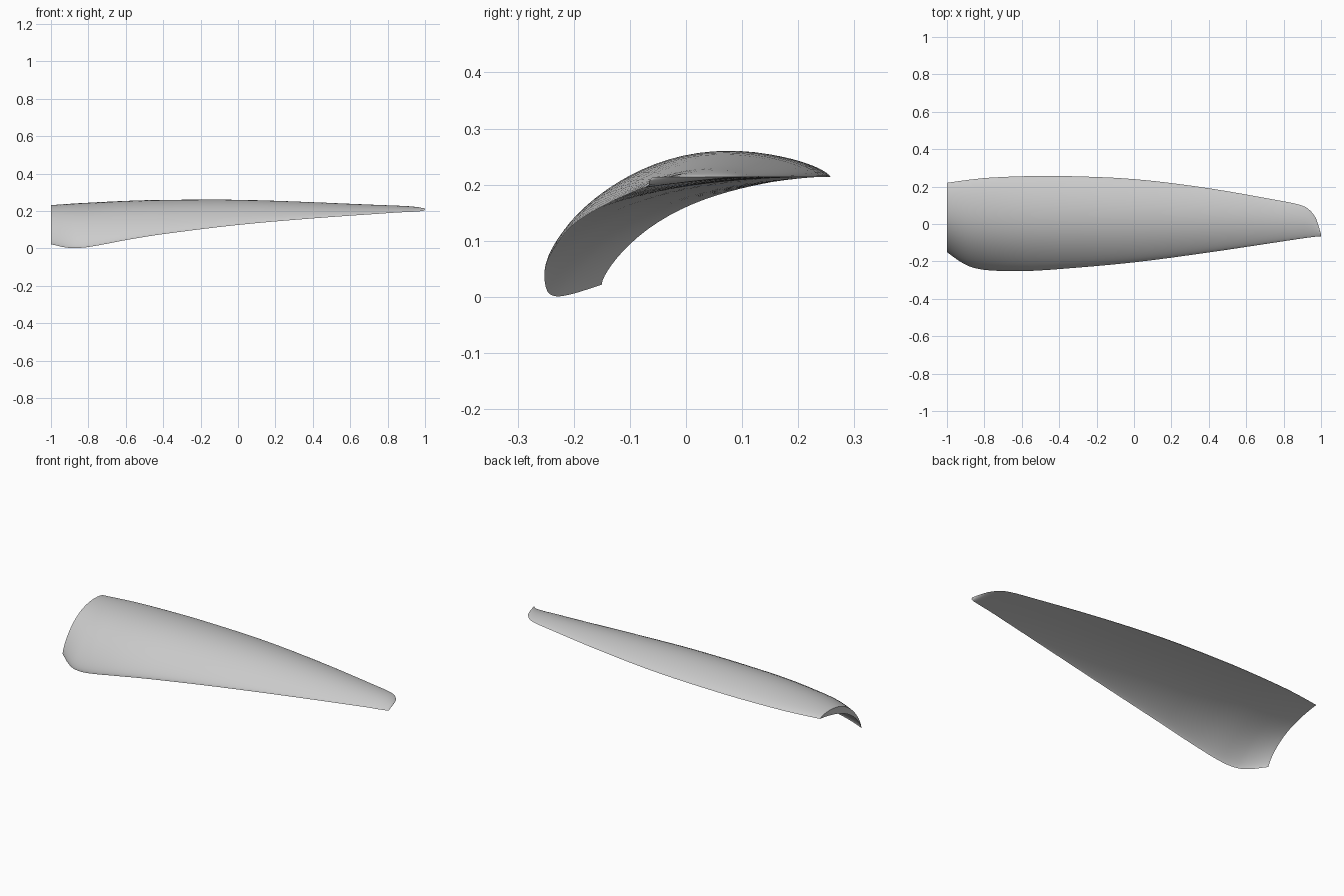
import bpy
import bmesh
import math

if "Cube" in bpy.data.objects:
    bpy.data.objects.remove(bpy.data.objects["Cube"], do_unlink=True)

# Span stations: x, leading edge y, leading edge z, trailing edge y
STATIONS = [
    (-1, -.15, .022, .22), (-.93, -.2, .006, .23), (-.87, -.23, .001, .238),
    (-.78, -.247, .01, .247), (-.6, -.252, .044, .255), (-.4, -.241, .076, .257),
    (0, -.205, .125, .24), (.4, -.152, .16, .191), (.8, -.092, .188, .121),
    (.88, -.08, .193, .104), (.93, -.073, .195, .082), (.97, -.068, .198, .035),
    (.99, -.066, .2, -.02), (1, -.066, .205, -.058),
]
STEPS = 4        # subdivisions between stations
CHORD = 28       # subdivisions along the chord
TRAILING_Z = .214


def make_material(name, color):
    mat = bpy.data.materials.new(name)
    mat.use_nodes = True
    mat.diffuse_color = color
    mat.node_tree.nodes["Principled BSDF"].inputs["Base Color"].default_value = color
    return mat


def smooth_stations(rows, steps):
    """Cubic Hermite interpolation along the span, with slopes by x."""
    def slope(i, k):
        a, b = rows[max(i - 1, 0)], rows[min(i + 1, len(rows) - 1)]
        return (b[k] - a[k]) / (b[0] - a[0])

    result = []
    for i in range(len(rows) - 1):
        p, q = rows[i], rows[i + 1]
        h = q[0] - p[0]
        for s in range(steps):
            u = s / steps
            row = [p[0] + u * h]
            for k in range(1, len(p)):
                row.append((1 + 2 * u) * (1 - u) ** 2 * p[k]
                           + u * (1 - u) ** 2 * h * slope(i, k)
                           + u * u * (3 - 2 * u) * q[k]
                           + u * u * (u - 1) * h * slope(i + 1, k))
            result.append(row)
    result.append(list(rows[-1]))
    return result


def section(x, lead_y, lead_z, trail_y):
    """Closed cambered section: upper side forward to back, lower side back."""
    dy, dz = trail_y - lead_y, TRAILING_Z - lead_z
    span = (x + 1) / 2
    upper = .215 - .04 * span - .07 * span ** 3
    lower = .13 - .13 * span

    def point(t, rise):
        return (x, lead_y + t * dy - rise * dz, lead_z + t * dz + rise * dy)

    # Cosine spacing packs points at the two rounded edges
    ts = [(1 - math.cos(math.pi * i / CHORD)) / 2 for i in range(CHORD + 1)]
    top = [point(t, upper * max(math.sin(math.pi * t), 0) ** .7) for t in ts]
    under = [point(t, lower * max(math.sin(math.pi * t ** .8), 0) ** .9)
             for t in ts[1:-1]]
    return top + under[::-1]


# Blade: sections lofted along the span, closed at root and tip
bm = bmesh.new()
rings = [[bm.verts.new(co) for co in section(*row)]
         for row in smooth_stations(STATIONS, STEPS)]
for a, b in zip(rings, rings[1:]):
    n = len(a)
    for i in range(n):
        j = (i + 1) % n
        bm.faces.new((a[i], a[j], b[j], b[i]))
bm.faces.new(rings[0])
bm.faces.new(rings[-1])
bmesh.ops.recalc_face_normals(bm, faces=bm.faces)
mesh = bpy.data.meshes.new("blade")
bm.to_mesh(mesh)
bm.free()
mesh.materials.append(make_material("light_grey", (.6, .6, .6, 1)))

blade = bpy.data.objects.new("blade", mesh)
bpy.context.collection.objects.link(blade)
bpy.ops.object.select_all(action="DESELECT")
blade.select_set(True)
bpy.context.view_layer.objects.active = blade
bpy.ops.object.shade_smooth_by_angle(angle=math.radians(40))
